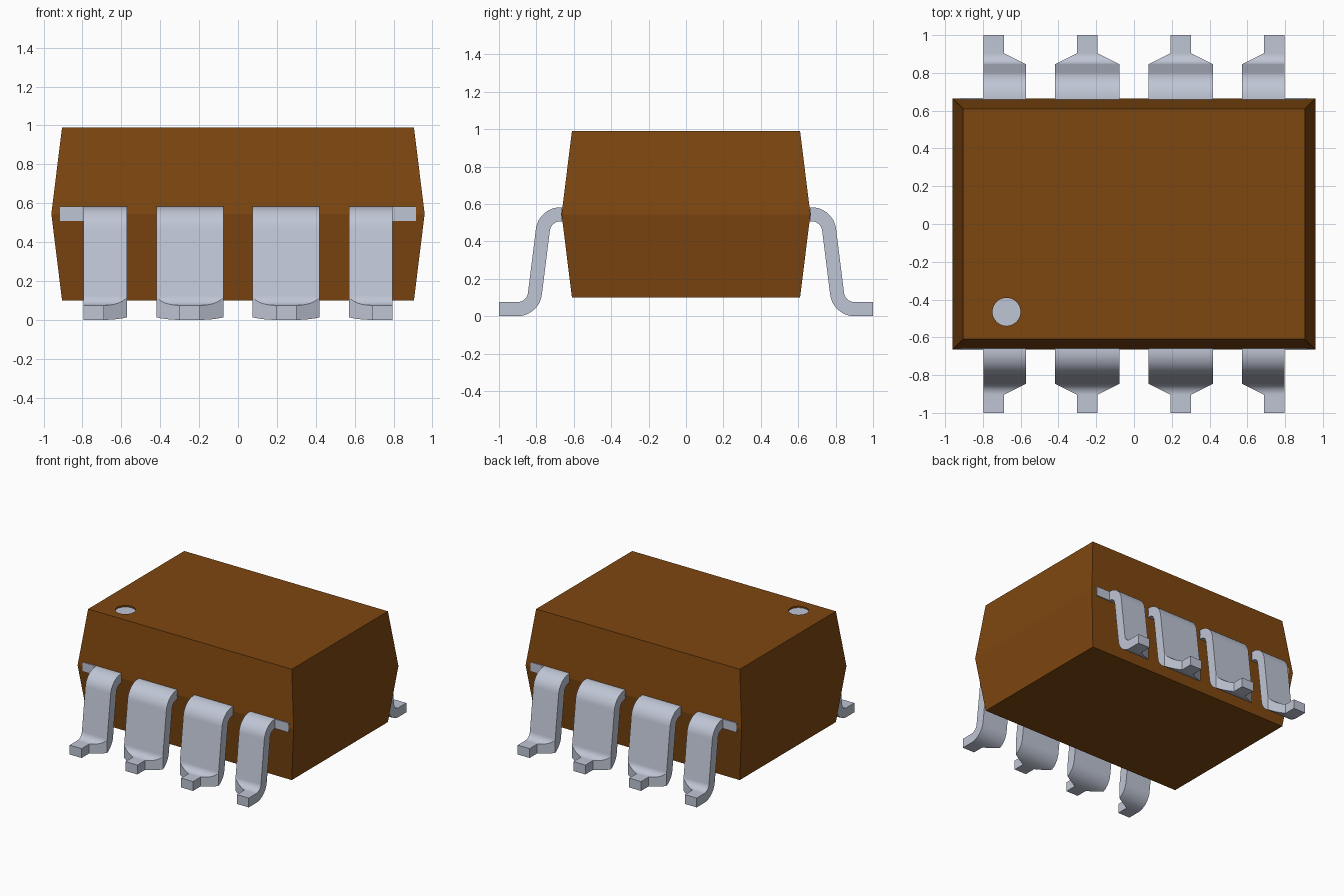
import bpy, bmesh
from math import sin, cos, radians

if "Cube" in bpy.data.objects:
    bpy.data.objects.remove(bpy.data.objects["Cube"])


def material(name, rgb):
    m = bpy.data.materials.new(name)
    m.use_nodes = True
    m.diffuse_color = (*rgb, 1)
    m.node_tree.nodes["Principled BSDF"].inputs["Base Color"].default_value = (*rgb, 1)
    return m


BROWN = material("brown plastic", (0.21, 0.063, 0.005))
METAL = material("pale metal", (0.52, 0.56, 0.66))


def make(name, bm, *mats):
    bmesh.ops.recalc_face_normals(bm, faces=bm.faces)
    me = bpy.data.meshes.new(name)
    bm.to_mesh(me)
    bm.free()
    ob = bpy.data.objects.new(name, me)
    bpy.context.collection.objects.link(ob)
    for m in mats:
        me.materials.append(m)
    return ob


def prism(bm, outline, offset):
    """Extrude a closed 3D outline by an offset vector."""
    face = bm.faces.new([bm.verts.new(p) for p in outline])
    out = bmesh.ops.extrude_face_region(bm, geom=[face])["geom"]
    bmesh.ops.translate(bm, vec=offset, verts=[v for v in out if isinstance(v, bmesh.types.BMVert)])


def apply_all(ob):
    bpy.ops.object.select_all(action="DESELECT")
    ob.select_set(True)
    bpy.context.view_layer.objects.active = ob
    for m in list(ob.modifiers):
        bpy.ops.object.modifier_apply(modifier=m.name)


def cut(ob, cutter, operation):
    cutter.hide_render = True
    mod = ob.modifiers.new("cut", "BOOLEAN")
    mod.operation, mod.solver, mod.object = operation, "EXACT", cutter
    apply_all(ob)
    bpy.data.objects.remove(cutter)


def mirror(ob, *axes):
    mod = ob.modifiers.new("mirror", "MIRROR")
    mod.use_axis = [a in axes for a in "xyz"]
    mod.use_mirror_merge = False
    apply_all(ob)


# Body: rectangular rings, widest at the middle
bm = bmesh.new()
rings = []
for hx, hy, z in ((0.905, 0.61, 0.1), (0.96, 0.665, 0.545), (0.905, 0.61, 0.99)):
    rings.append([bm.verts.new((sx * hx, sy * hy, z))
                  for sx, sy in ((-1, -1), (1, -1), (1, 1), (-1, 1))])
for low, high in zip(rings, rings[1:]):
    for i in range(4):
        j = (i + 1) % 4
        bm.faces.new((low[i], low[j], high[j], high[i]))
bm.faces.new(rings[0])
bm.faces.new(rings[-1])
body = make("body", bm, BROWN, METAL)

# Shallow round marker in the top, with a metal-coloured floor
DEPTH = 0.012
bm = bmesh.new()
bmesh.ops.create_cone(bm, cap_ends=True, segments=40, radius1=0.074, radius2=0.074, depth=2 * DEPTH)
bmesh.ops.translate(bm, vec=(-0.675, -0.465, 0.99), verts=bm.verts)
cut(body, make("marker_cutter", bm, BROWN), "DIFFERENCE")
for p in body.data.polygons:
    p.material_index = int(p.normal.z > 0.9 and p.center.z < 0.99 - DEPTH / 2)

# Bent sheet: an S-shaped strip of constant thickness
T, R, STEPS, LEAN = 0.0375, 0.095, 12, radians(82.7)
outer, inner = [(0.6, 0.545 + T)], [(0.6, 0.545 - T)]
for i in range(STEPS + 1):
    a = LEAN * i / STEPS
    for side, r in ((outer, R + T), (inner, R - T)):
        side.append((0.671 + r * sin(a), 0.45 + r * cos(a)))
for i in range(STEPS + 1):
    a = LEAN * (1 - i / STEPS)
    for side, r in ((outer, R - T), (inner, R + T)):
        side.append((0.902 - r * sin(a), T + R - r * cos(a)))
outer.append((1.0, 2 * T))
inner.append((1.0, 0.0))
bm = bmesh.new()
prism(bm, [(0, y, z) for y, z in outer + inner[::-1]], (0.9, 0, 0))
leads = make("leads", bm, METAL)

# Lead outlines seen from above: broad shoulder tapering to a narrow foot
bm = bmesh.new()
for x, left, right in ((0.2475, 0.172, 0.172), (0.7425, 0.172, 0.053)):
    half = 0.053
    plan = [(x - left, 0.5), (x + right, 0.5), (x + right, 0.845), (x + half, 0.905),
            (x + half, 1.1), (x - half, 1.1), (x - half, 0.905), (x - left, 0.845)]
    if right == half:
        plan.pop(3)
    prism(bm, [(px, py, -0.2) for px, py in plan], (0, 0, 1))
cut(leads, make("lead_cutter", bm, METAL), "INTERSECT")
mirror(leads, "x", "y")
bpy.ops.object.shade_smooth_by_angle(angle=radians(25))

# Small tie bars reaching from the end leads towards the body corners
bm = bmesh.new()
prism(bm, [(0.75, 0.6, 0.545 - T), (0.915, 0.6, 0.545 - T),
           (0.915, 0.6, 0.545 + T), (0.75, 0.6, 0.545 + T)], (0, 0.068, 0))
mirror(make("tie_bars", bm, METAL), "x", "y")
